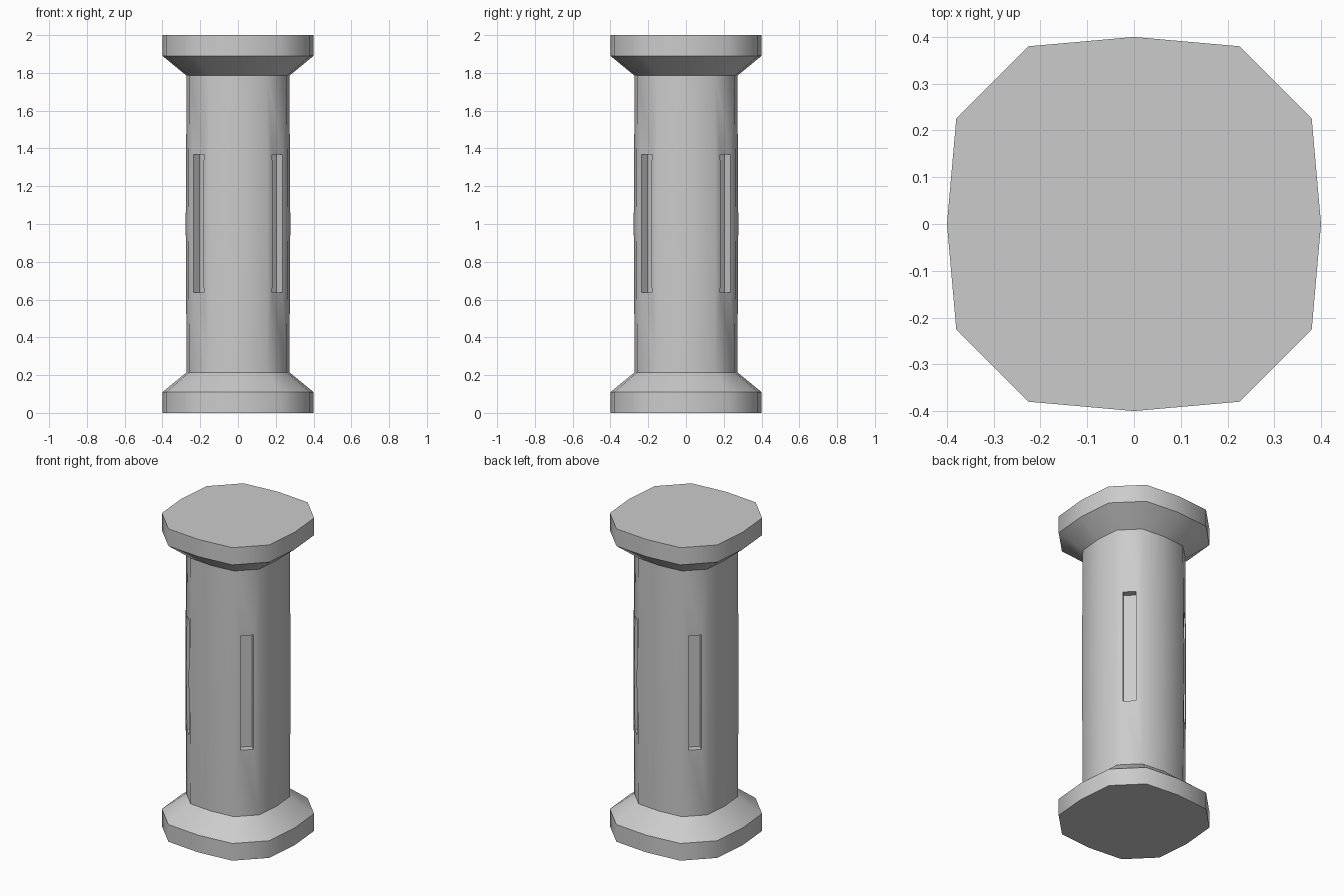
import bpy, bmesh, math
from mathutils import Matrix, Vector

if "Cube" in bpy.data.objects:
    bpy.data.objects.remove(bpy.data.objects["Cube"])

# Twelve-sided rounded-square section, unit half width
QUARTER = [(1.0, 0.0), (0.95, 0.565), (0.565, 0.95)]
SECTION = []
for q in range(4):
    rot = Matrix.Rotation(q * math.pi / 2, 2)
    SECTION += [rot @ Vector(p) for p in QUARTER]

# Column profile: (height, half width), shaft swells slightly in the middle
PROFILE = [(0.0, 0.4), (0.11, 0.4), (0.215, 0.272), (1.0, 0.277),
           (1.785, 0.272), (1.89, 0.4), (2.0, 0.4)]


def new_object(name, bm):
    mesh = bpy.data.meshes.new(name)
    bmesh.ops.recalc_face_normals(bm, faces=bm.faces)
    bm.to_mesh(mesh)
    bm.free()
    obj = bpy.data.objects.new(name, mesh)
    bpy.context.collection.objects.link(obj)
    return obj


# Column body lofted through the profile
bm = bmesh.new()
rings = [[bm.verts.new((p.x * r, p.y * r, z)) for p in SECTION] for z, r in PROFILE]
n = len(SECTION)
for low, high in zip(rings, rings[1:]):
    for i in range(n):
        j = (i + 1) % n
        bm.faces.new((low[i], low[j], high[j], high[i]))
bm.faces.new(rings[0][::-1])
bm.faces.new(rings[-1])
column = new_object("column", bm)

# Slot cutters on the four diagonal faces
FLOOR, OUTER, WIDTH = 0.252, 0.45, 0.076
bm = bmesh.new()
for k in range(4):
    m = (Matrix.Rotation(math.pi / 4 + k * math.pi / 2, 4, 'Z')
         @ Matrix.Translation(((FLOOR + OUTER) / 2, 0, 1.003))
         @ Matrix.Diagonal((OUTER - FLOOR, WIDTH, 0.73, 1)))
    bmesh.ops.create_cube(bm, size=1, matrix=m)
cutter = new_object("slot_cutter", bm)
cutter.hide_render = True

# Cut the slots, then shade smooth with crisp edges
bpy.context.view_layer.objects.active = column
column.select_set(True)
mod = column.modifiers.new("slots", 'BOOLEAN')
mod.operation = 'DIFFERENCE'
mod.solver = 'EXACT'
mod.object = cutter
bpy.ops.object.modifier_apply(modifier=mod.name)
bpy.data.objects.remove(cutter)
bpy.ops.object.shade_smooth_by_angle(angle=math.radians(45))
